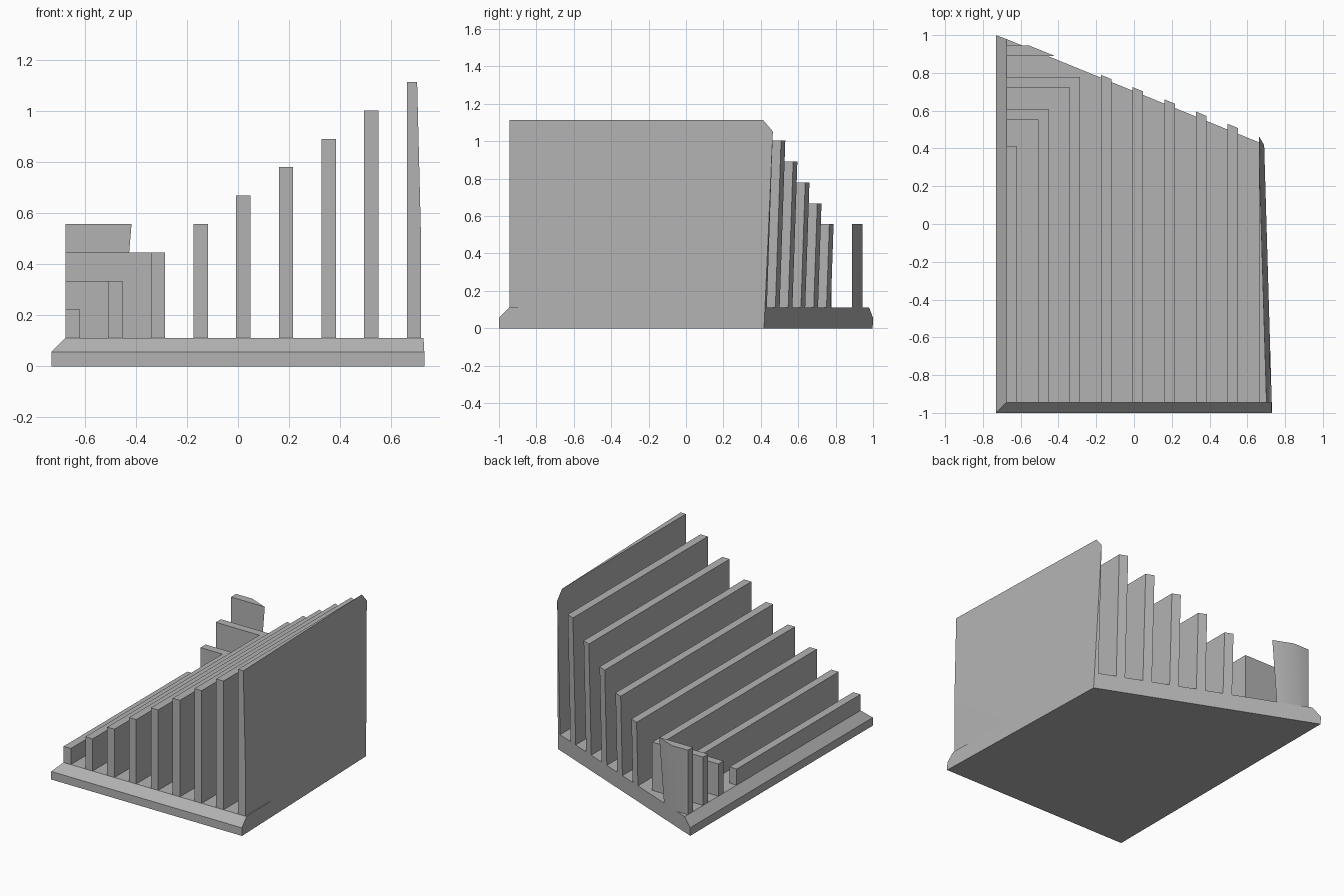
import bpy, bmesh
from mathutils import Vector

if "Cube" in bpy.data.objects:
    bpy.data.objects.remove(bpy.data.objects["Cube"])

U = 0.0557                 # module: fin thickness and chamfer size
X0, Y0 = -0.731, -1.0      # left and front limits of the base
TOP = 2 * U                # height of the base plate
FAR = 1.5                  # oversize limit, trimmed by the slanted planes

gray = bpy.data.materials.new("plain gray")
gray.diffuse_color = (0.45, 0.45, 0.45, 1)
gray.use_nodes = True
gray.node_tree.nodes["Principled BSDF"].inputs["Base Color"].default_value = gray.diffuse_color

# Slanted cuts: (point on plane, outward normal)
CUTS = [
    (Vector((0.731, -1.0, 0)), Vector((1, 0.0295, 0.025))),    # right side
    (Vector((-0.731, 0.998, 0)), Vector((0.409, 1, -0.034))),  # back side
]


def prism(bm, outline, z0, z1):
    """Extrude a counter-clockwise outline between two heights."""
    low = [bm.verts.new((x, y, z0)) for x, y in outline]
    high = [bm.verts.new((x, y, z1)) for x, y in outline]
    bm.faces.new(low[::-1])
    bm.faces.new(high)
    n = len(outline)
    for i in range(n):
        j = (i + 1) % n
        bm.faces.new((low[i], low[j], high[j], high[i]))
    return high


def finish(bm, name):
    """Trim with the slanted planes, cap the cuts and make the object."""
    for co, no in CUTS:
        geom = bm.verts[:] + bm.edges[:] + bm.faces[:]
        bmesh.ops.bisect_plane(bm, geom=geom, dist=1e-5, plane_co=co,
                               plane_no=no.normalized(), clear_outer=True)
        border = [e for e in bm.edges if e.is_boundary]
        if border:
            bmesh.ops.holes_fill(bm, edges=border, sides=0)
    bmesh.ops.recalc_face_normals(bm, faces=bm.faces[:])
    mesh = bpy.data.meshes.new(name)
    bm.to_mesh(mesh)
    bm.free()
    mesh.materials.append(gray)
    obj = bpy.data.objects.new(name, mesh)
    bpy.context.collection.objects.link(obj)
    bpy.context.view_layer.objects.active = obj
    obj.select_set(True)
    bpy.ops.object.shade_smooth_by_angle()
    obj.select_set(False)


# Base plate, chamfered along the left and front edges
bm = bmesh.new()
rect = [(X0, Y0), (FAR, Y0), (FAR, FAR), (X0, FAR)]
mid = prism(bm, rect, 0, U)
cap = bmesh.ops.extrude_discrete_faces(
    bm, faces=[f for f in bm.faces if all(v in mid for v in f.verts)])["faces"][0]
for v in cap.verts:
    v.co.z = TOP
    v.co.x += U if v.co.x < 0 else 0
    v.co.y += U if v.co.y < 0 else 0
finish(bm, "base_plate")

# Fins rise one step at a time; the left ones turn the back corner
LEFT, FRONT = X0 + U, Y0 + U
for k in range(9):
    a = LEFT + 3 * U * k
    b = a + U
    bm = bmesh.new()
    if k == 0:
        outline = [(a, FRONT), (b, FRONT), (b, 0.41), (a, 0.41)]
    elif k < 4:
        back = 0.61 + 3 * U * (k - 1)
        outline = [(a, FRONT), (b, FRONT), (b, back), (LEFT, back),
                   (LEFT, back - U), (a, back - U)]
    else:
        outline = [(a, FRONT), (b, FRONT), (b, FAR), (a, FAR)]
    prism(bm, outline, TOP, TOP + 2 * U * (k + 1))
    finish(bm, f"fin_{k + 1}")
